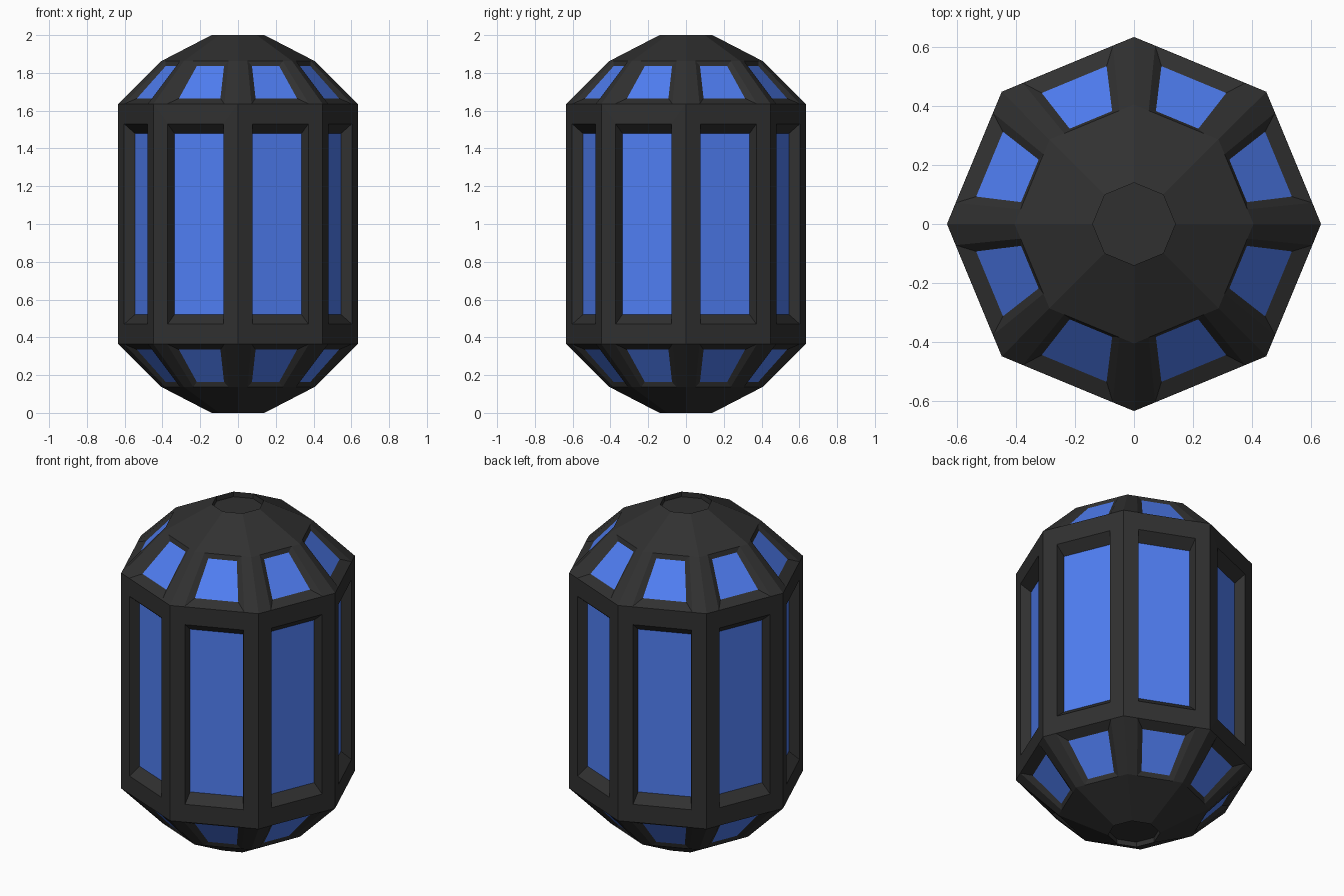
import bpy, bmesh
from math import sin, cos, pi
from mathutils import Vector

if "Cube" in bpy.data.objects:
    bpy.data.objects.remove(bpy.data.objects["Cube"])

N = 8
HALF = pi / N
R_CAP, R_MID, R_BODY = 0.14, 0.405, 0.634
Z_BODY, Z_MID, Z_TOP = 1.635, 1.863, 2.0
CAP_DEPTH = 0.03


def edge(r, z):
    """Octagon side as (distance from axis, half width, height)."""
    return (r * cos(HALF), r * sin(HALF), z)


def flip(rows):
    """Mirror a bottom/top pair of rows about the mid height z = 1."""
    return [(a, h, 2 - z) for a, h, z in reversed(rows)]


def quad(rows, k):
    """Corners of one panel, counter-clockwise seen from outside."""
    ang = HALF + k * 2 * pi / N
    out = Vector((cos(ang), sin(ang), 0))
    tan = Vector((-sin(ang), cos(ang), 0))
    (a0, h0, z0), (a1, h1, z1) = rows
    return [out * a + tan * t + Vector((0, 0, z))
            for a, t, z in ((a0, -h0, z0), (a0, h0, z0), (a1, h1, z1), (a1, -h1, z1))]


def face(bm, pts):
    f = bm.faces.new([bm.verts.new(p) for p in pts])
    if f.calc_area() < 1e-5:
        bmesh.ops.delete(bm, geom=list(f.verts), context='VERTS')


def strip(bm, a, b):
    """Ring of faces between an outer and an inner quad."""
    for i in range(4):
        j = (i + 1) % 4
        face(bm, [a[i], a[j], b[j], b[i]])


def window(frame, glass, outer, hole, pane):
    for k in range(N):
        o, h, p = quad(outer, k), quad(hole, k), quad(pane, k)
        strip(frame, o, h)
        strip(frame, h, p)
        face(glass, p)


def finish(bm, name, mat):
    bmesh.ops.remove_doubles(bm, verts=bm.verts, dist=0.0005)
    me = bpy.data.meshes.new(name)
    bm.to_mesh(me)
    bm.free()
    me.materials.append(mat)
    ob = bpy.data.objects.new(name, me)
    bpy.context.collection.objects.link(ob)


def material(name, color):
    m = bpy.data.materials.new(name)
    m.diffuse_color = (*color, 1)
    m.use_nodes = True
    m.node_tree.nodes["Principled BSDF"].inputs["Base Color"].default_value = m.diffuse_color
    return m


dark = material("dark_metal", (0.03, 0.03, 0.03))
blue = material("blue_glass", (0.08, 0.21, 0.9))
frame, side_glass = bmesh.new(), bmesh.new()

# Tall side windows, recessed towards the centre
window(frame, side_glass,
       [edge(R_BODY, 2 - Z_BODY), edge(R_BODY, Z_BODY)],
       [(0.586, 0.16, 0.47), (0.586, 0.16, 1.53)],
       [(0.531, 0.145, 0.52), (0.531, 0.145, 1.48)])

# Sloped windows, their openings reaching both ring edges
outer = [edge(R_BODY, Z_BODY), edge(R_MID, Z_MID)]
hole = [(outer[0][0], 0.165, Z_BODY), (outer[1][0], 0.101, Z_MID)]
pane = [(0.53, 0.119, 1.665), (0.382, 0.078, 1.836)]
cone = [edge(R_MID, Z_MID), edge(R_CAP, Z_TOP)]
rim = [edge(R_CAP, Z_TOP), edge(R_CAP, Z_TOP - CAP_DEPTH)]

for name, side in (("upper_windows", lambda r: r), ("lower_windows", flip)):
    glass = bmesh.new()
    window(frame, glass, side(outer), side(hole), side(pane))
    finish(glass, name, blue)
    # Plain cone and recessed octagon at the end
    for k in range(N):
        face(frame, quad(side(cone), k))
        face(frame, quad(side(rim), k))
    floor = [Vector((R_CAP * cos(k * 2 * HALF), R_CAP * sin(k * 2 * HALF),
                     side([rim[1], rim[1]])[0][2])) for k in range(N)]
    face(frame, floor if side is not flip else floor[::-1])

finish(side_glass, "side_windows", blue)
finish(frame, "lantern_frame", dark)
